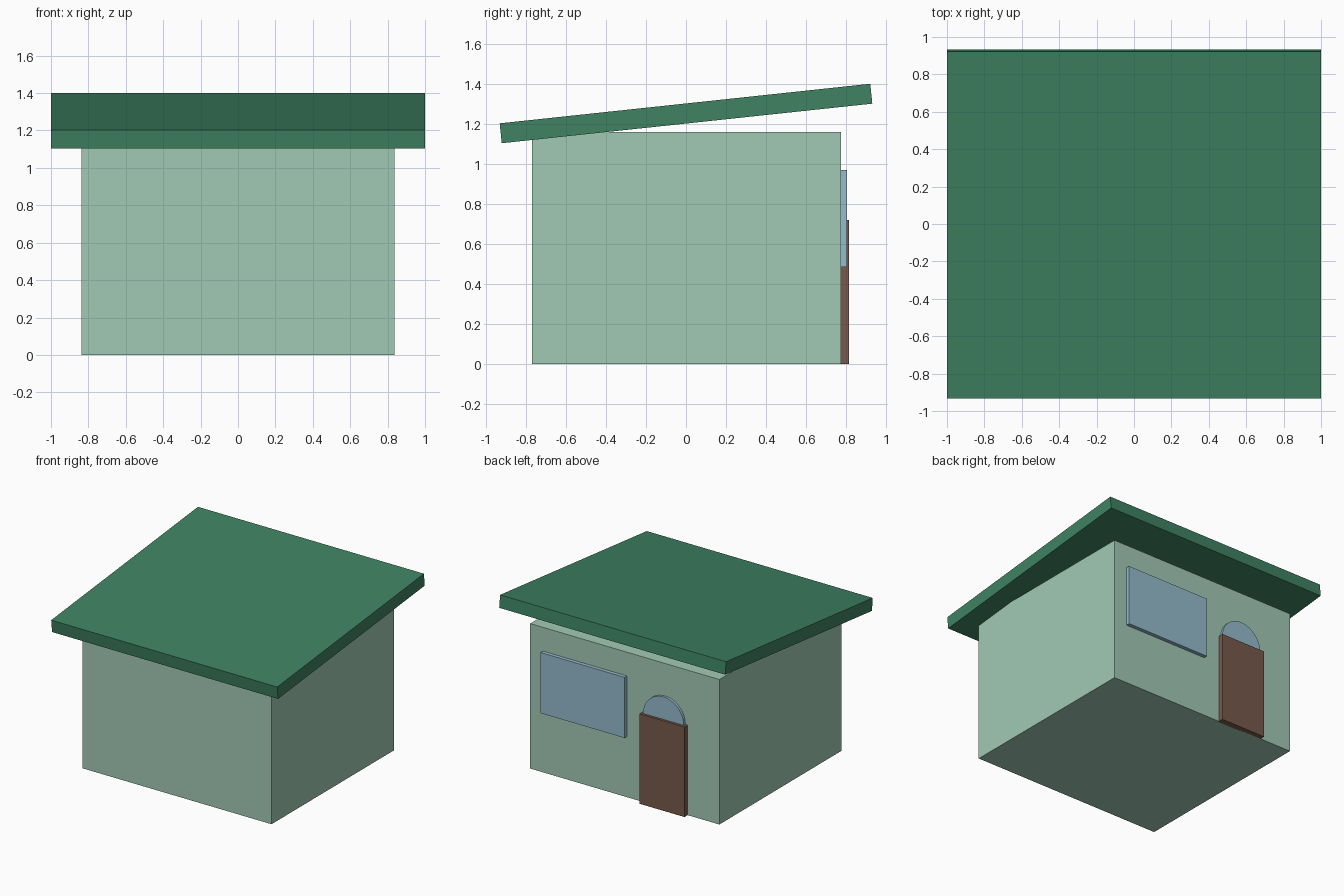
import bpy, bmesh, math
from mathutils import Matrix

if "Cube" in bpy.data.objects:
    bpy.data.objects.remove(bpy.data.objects["Cube"])


def material(name, rgb):
    # sRGB bytes to linear diffuse colour
    lin = [((c / 255 + 0.055) / 1.055) ** 2.4 for c in rgb]
    m = bpy.data.materials.new(name)
    m.diffuse_color = (*lin, 1.0)
    m.use_nodes = True
    m.node_tree.nodes["Principled BSDF"].inputs["Base Color"].default_value = m.diffuse_color
    return m


wall_green = material("wall_pale_green", (162, 202, 181))
roof_green = material("roof_dark_green", (62, 130, 98))
door_brown = material("door_brown", (120, 90, 76))
glass_blue = material("glass_blue", (150, 188, 205))


def finish(name, bm, mat):
    bmesh.ops.recalc_face_normals(bm, faces=bm.faces)
    me = bpy.data.meshes.new(name)
    bm.to_mesh(me)
    bm.free()
    me.materials.append(mat)
    ob = bpy.data.objects.new(name, me)
    bpy.context.collection.objects.link(ob)
    return ob


def box(name, lo, hi, mat):
    bm = bmesh.new()
    size = [b - a for a, b in zip(lo, hi)]
    mid = [(a + b) / 2 for a, b in zip(lo, hi)]
    bmesh.ops.create_cube(bm, size=1, matrix=Matrix.Translation(mid) @ Matrix.Diagonal((*size, 1)))
    return finish(name, bm, mat)


BACK = 0.775  # y of the wall that carries the door and window

# Main body
box("walls", (-0.838, -0.77, 0), (0.836, BACK, 1.16), wall_green)

# Sloping slab roof, higher at the back
roof = box("roof", (-1, -0.9325, -0.05), (1, 0.9325, 0.05), roof_green)
roof.location = (0, 0, 1.253)
roof.rotation_euler.x = math.atan2(0.198, 1.855)

# Door and window plates on the back wall
box("door", (-0.557, BACK - 0.01, 0), (-0.16, 0.815, 0.72), door_brown)
box("window", (-0.02, BACK - 0.01, 0.485), (0.722, 0.805, 0.97), glass_blue)

# Half-round fanlight above the door
bm = bmesh.new()
steps, radius = 24, 0.18
arc = [bm.verts.new((-0.357 + radius * math.cos(math.pi * i / steps), BACK - 0.01,
                     0.72 + radius * math.sin(math.pi * i / steps))) for i in range(steps + 1)]
face = bm.faces.new(arc)
ext = bmesh.ops.extrude_face_region(bm, geom=[face], use_keep_orig=True)
bmesh.ops.translate(bm, vec=(0, 0.03, 0),
                    verts=[g for g in ext["geom"] if isinstance(g, bmesh.types.BMVert)])
finish("fanlight", bm, glass_blue)
